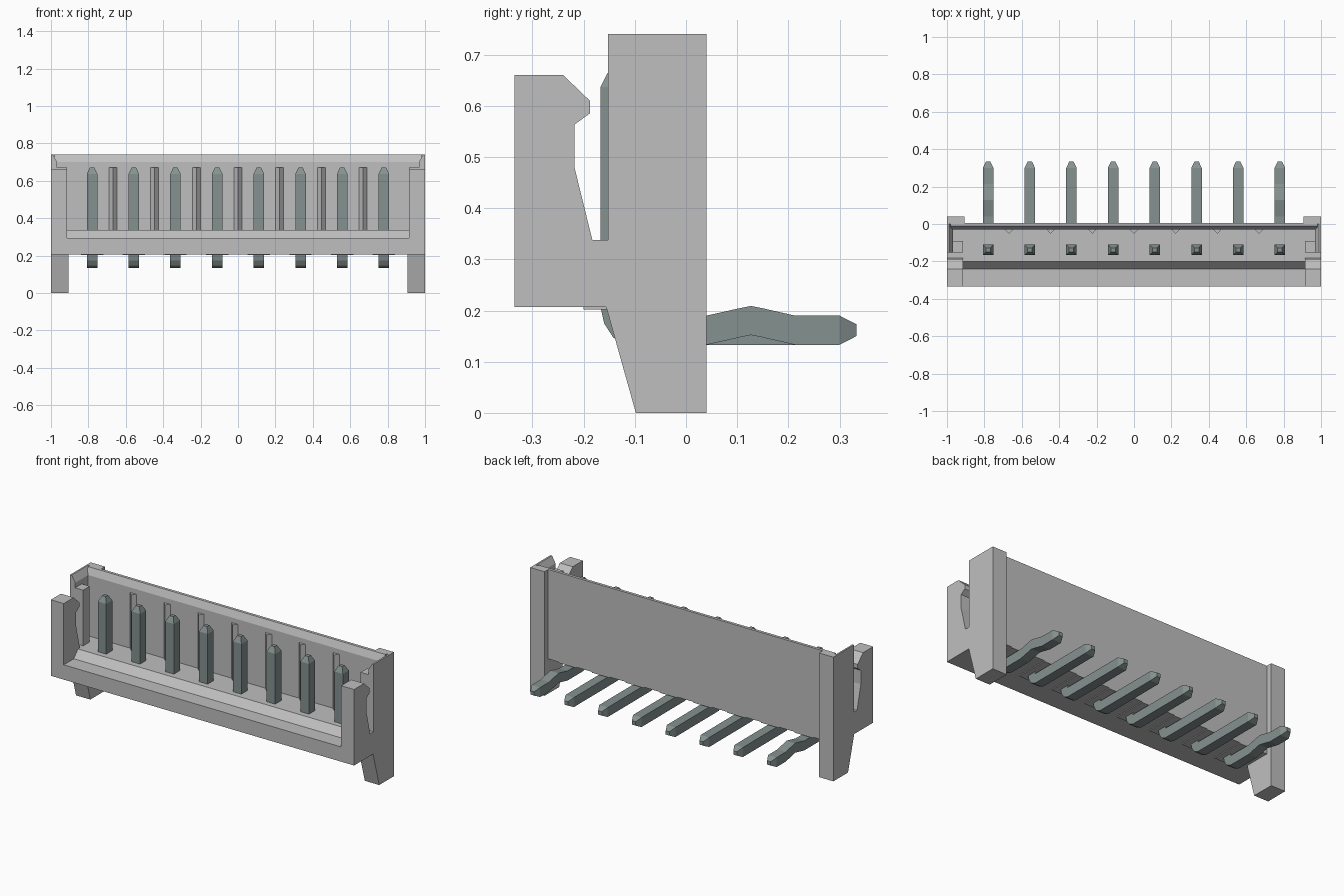
import bpy, bmesh
from mathutils import Vector

cube = bpy.data.objects.get("Cube")
if cube:
    bpy.data.objects.remove(cube, do_unlink=True)


def material(name, rgb):
    m = bpy.data.materials.new(name)
    m.use_nodes = True
    m.diffuse_color = (*rgb, 1)
    bsdf = next(n for n in m.node_tree.nodes if n.type == 'BSDF_PRINCIPLED')
    bsdf.inputs["Base Color"].default_value = (*rgb, 1)
    return m


GREY = material("light grey plastic", (0.52, 0.52, 0.52))
METAL = material("grey green metal", (0.235, 0.285, 0.28))


def finish(name, bm, mat):
    bmesh.ops.remove_doubles(bm, verts=bm.verts, dist=0.0005)
    bmesh.ops.recalc_face_normals(bm, faces=bm.faces)
    me = bpy.data.meshes.new(name)
    bm.to_mesh(me)
    bm.free()
    me.materials.append(mat)
    ob = bpy.data.objects.new(name, me)
    bpy.context.collection.objects.link(ob)
    return ob


def prism(name, profile, axis, a, b, mat=GREY):
    """Extrude a closed 2D profile along x (y,z points), y (x,z) or z (x,y)."""
    def place(p, t):
        c = list(p)
        c.insert("xyz".index(axis), t)
        return Vector(c)
    bm = bmesh.new()
    face = bm.faces.new([bm.verts.new(place(p, a)) for p in profile])
    ext = bmesh.ops.extrude_face_region(bm, geom=[face])
    shift = place((0, 0), b - a)
    bmesh.ops.translate(bm, vec=shift,
                        verts=[v for v in ext["geom"] if isinstance(v, bmesh.types.BMVert)])
    return finish(name, bm, mat)


def rect(u0, u1, v0, v1):
    return [(u0, v0), (u1, v0), (u1, v1), (u0, v1)]


# Floor, front lip and bevelled back wall as one extrusion
prism("housing_body", [(-.335, .207), (-.335, .295), (-.24, .295), (-.20, .338),
                       (-.03, .338), (-.03, .70), (-.012, .74), (.005, .74),
                       (.005, .207)], "x", -.98, .98)

# Mirrored end pieces
for side, s in (("left", 1), ("right", -1)):
    # Hooked latch post
    prism(side + "_latch_post",
          [(-.335, .207), (-.335, .66), (-.24, .66), (-.188, .61), (-.188, .585),
           (-.218, .563), (-.218, .48), (-.183, .338), (-.152, .338), (-.152, .207)],
          "x", s * .915, s)
    # Tapered leg
    prism(side + "_leg",
          [(-.152, .338), (.04, .338), (.04, 0), (-.098, 0), (-.156, .207)],
          "x", s * .905, s)
    # Side wall with bevelled rim
    prism(side + "_side_wall",
          [(s, .32), (s, .74), (s * .99, .74), (s * .967, .70), (s * .967, .32)],
          "y", -.152, .02)
    # Inner key block
    prism(side + "_key_block", rect(s * .915, s * .975, -.152, -.09), "z", .32, .67)
    # Back corner pillar
    prism(side + "_back_pillar", rect(s * .905, s, 0, .04), "z", .0, .74)

# V ribs on the inside of the back wall, between the pins
PITCH = 1.56 / 7
for i in range(7):
    x = (i - 3) * PITCH
    prism(f"wall_rib_{i + 1}", [(x - .023, -.028), (x, -.052), (x + .023, -.028)],
          "z", .33, .67)


def pin(name, x, humped):
    # Sections: outer point, inner point, half width
    W, T = .028, .012
    sections = [((-.15, .670), (-.127, .670), T),
                ((-.167, .637), (-.11, .637), W),
                ((-.167, .207), (-.11, .20), W),
                ((-.160, .175), (-.11, .19), W),
                ((-.142, .147), (-.11, .19), W),
                ((-.11, .133), (-.11, .19), W),
                ((.04, .133), (.04, .19), W)]
    if humped:
        sections += [((.107, .148), (.107, .205), W),
                     ((.127, .152), (.127, .209), W),
                     ((.147, .148), (.147, .205), W)]
    sections += [((.213, .133), (.213, .19), W),
                 ((.30, .133), (.30, .19), W),
                 ((.333, .150), (.333, .173), T)]
    bm = bmesh.new()
    rings = [[bm.verts.new((x + dx, *p)) for dx, p in
              ((-w, o), (w, o), (w, n), (-w, n))] for o, n, w in sections]
    for r, q in zip(rings, rings[1:]):
        for k in range(4):
            bm.faces.new((r[k], r[(k + 1) % 4], q[(k + 1) % 4], q[k]))
    bm.faces.new(rings[0])
    bm.faces.new(rings[-1])
    return finish(name, bm, METAL)


# Bent pins, the outer two kinked, each over a shallow pad under the floor
for i in range(8):
    x = (i - 3.5) * PITCH
    pin(f"pin_{i + 1}", x, i in (0, 7))
    prism(f"pin_pad_{i + 1}", rect(x - .06, x + .06, -.2, .005), "z", .202, .215)
